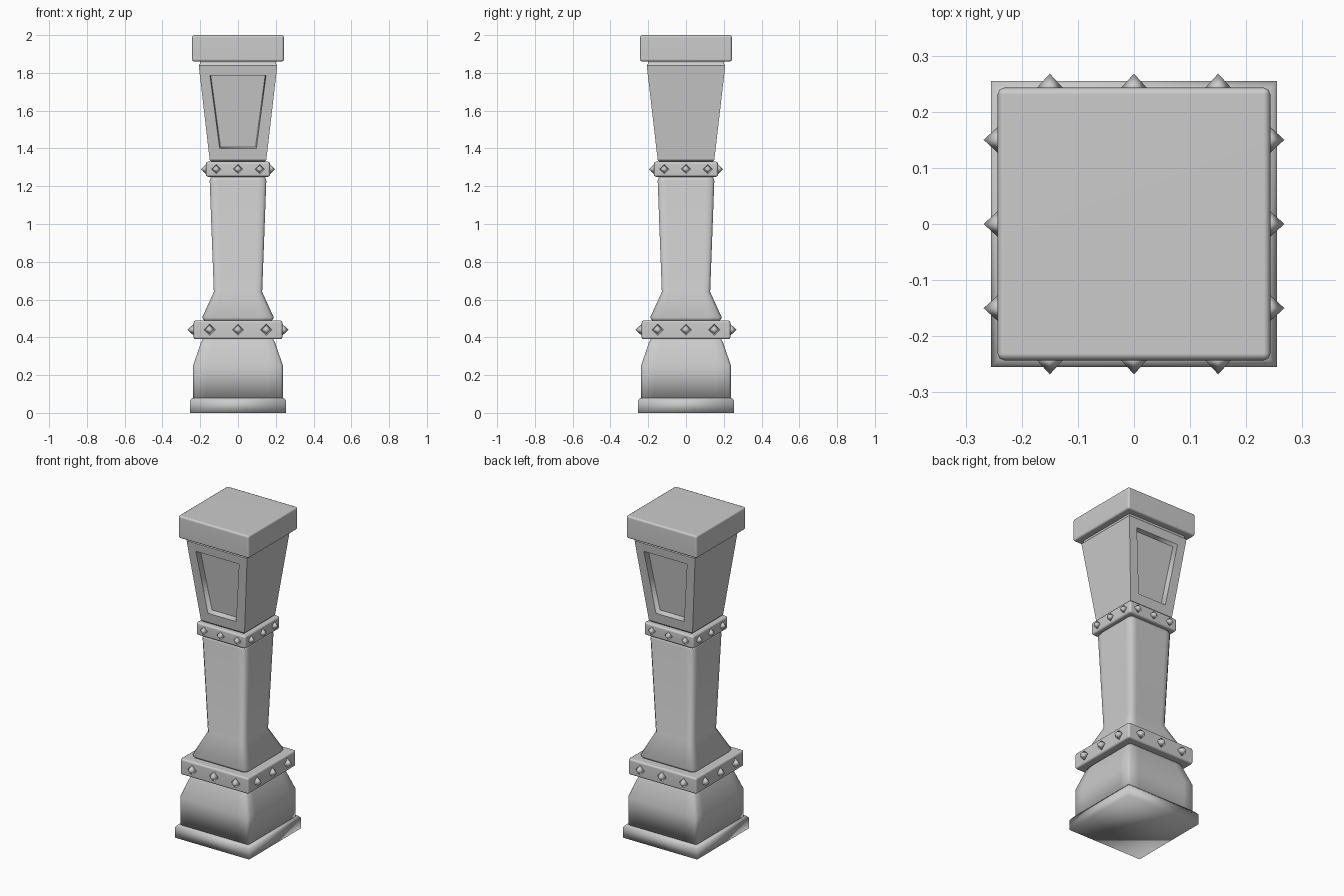
import bpy, bmesh
from math import pi
from mathutils import Matrix

cube = bpy.data.objects.get("Cube")
if cube:
    bpy.data.objects.remove(cube, do_unlink=True)

stone = bpy.data.materials.new("grey stone")
stone.use_nodes = True
GREY = (0.6, 0.6, 0.6, 1)
stone.diffuse_color = GREY
stone.node_tree.nodes["Principled BSDF"].inputs["Base Color"].default_value = GREY


def finish(name, bm, smooth=True):
    bmesh.ops.recalc_face_normals(bm, faces=bm.faces)
    for f in bm.faces:
        f.smooth = smooth
    mesh = bpy.data.meshes.new(name)
    bm.to_mesh(mesh)
    bm.free()
    mesh.materials.append(stone)
    ob = bpy.data.objects.new(name, mesh)
    bpy.context.collection.objects.link(ob)
    return ob


def section(h, c, support):
    """Square outline, optionally with cut corners and support points."""
    if c == 0:
        side = [(h, -h)]
    else:
        side = [(h, c - h), (h, -h * support), (h, h * support), (h, h - c)]
    pts = []
    for x, y in side:
        pts.append((x, y))
    for _ in range(3):
        pts += [(-y, x) for x, y in pts[-len(side):]]
    return pts


def loft(profile, c=0.0, support=0.7):
    """Stack square sections given as (z, half width)."""
    bm = bmesh.new()
    rings = [[bm.verts.new((x, y, z)) for x, y in section(h, c, support)]
             for z, h in profile]
    n = len(rings[0])
    for a, b in zip(rings, rings[1:]):
        for i in range(n):
            j = (i + 1) % n
            bm.faces.new((a[i], a[j], b[j], b[i]))
    bm.faces.new(rings[0][::-1])
    bm.faces.new(rings[-1])
    bmesh.ops.recalc_face_normals(bm, faces=bm.faces)
    return bm


def slab(name, z0, z1, half, bevel):
    bm = loft([(z0, half), (z1, half)])
    bmesh.ops.bevel(bm, geom=bm.edges[:], offset=bevel, segments=2,
                    affect='EDGES', profile=0.5)
    ob = finish(name, bm)
    ob.modifiers.new("even shading", 'WEIGHTED_NORMAL')
    return ob


def studs(name, z, half, spacing, radius, height):
    """Three pointed studs on each of the four sides."""
    bm = bmesh.new()
    for side in range(4):
        turn = Matrix.Rotation(side * pi / 2, 4, 'Z')
        for k in (-1, 0, 1):
            place = Matrix.Translation((half + height / 2, k * spacing, z))
            bmesh.ops.create_cone(
                bm, cap_ends=True, segments=4, radius1=radius, radius2=0,
                depth=height,
                matrix=turn @ place @ Matrix.Rotation(pi / 2, 4, 'Y'))
    bmesh.ops.remove_doubles(bm, verts=bm.verts, dist=0.0001)
    finish(name, bm)


# plinth and lower body
finish("plinth", loft([(0, 0.255), (0.065, 0.255), (0.08, 0.242)]))
finish("base_body", loft([(0.07, 0.238), (0.25, 0.238), (0.37, 0.197),
                          (0.395, 0.185)], 0.012))

# studded collars
slab("lower_collar", 0.39, 0.49, 0.235, 0.012)
studs("lower_studs", 0.44, 0.234, 0.15, 0.031, 0.034)
slab("upper_collar", 1.25, 1.33, 0.17, 0.012)
studs("upper_studs", 1.29, 0.169, 0.115, 0.026, 0.028)

# tapering shaft with flared foot
finish("shaft", loft([(0.485, 0.178), (0.505, 0.19), (0.64, 0.128),
                      (1.23, 0.15), (1.252, 0.142)], 0.016))

# flared capital with a recessed panel on front and back
bm = loft([(1.325, 0.135), (1.34, 0.15), (1.84, 0.208), (1.852, 0.2),
           (1.865, 0.2)])
for e in bm.edges:
    e.smooth = False
panels = [f for f in bm.faces
          if abs(f.normal.y) > 0.9 and f.calc_area() > 0.1]
for f in panels:
    bmesh.ops.inset_individual(bm, faces=[f], thickness=0.08)
    bmesh.ops.inset_individual(bm, faces=[f], thickness=0.006, depth=-0.035)
finish("capital", bm)

# top block
slab("cap", 1.86, 2.0, 0.243, 0.012)
